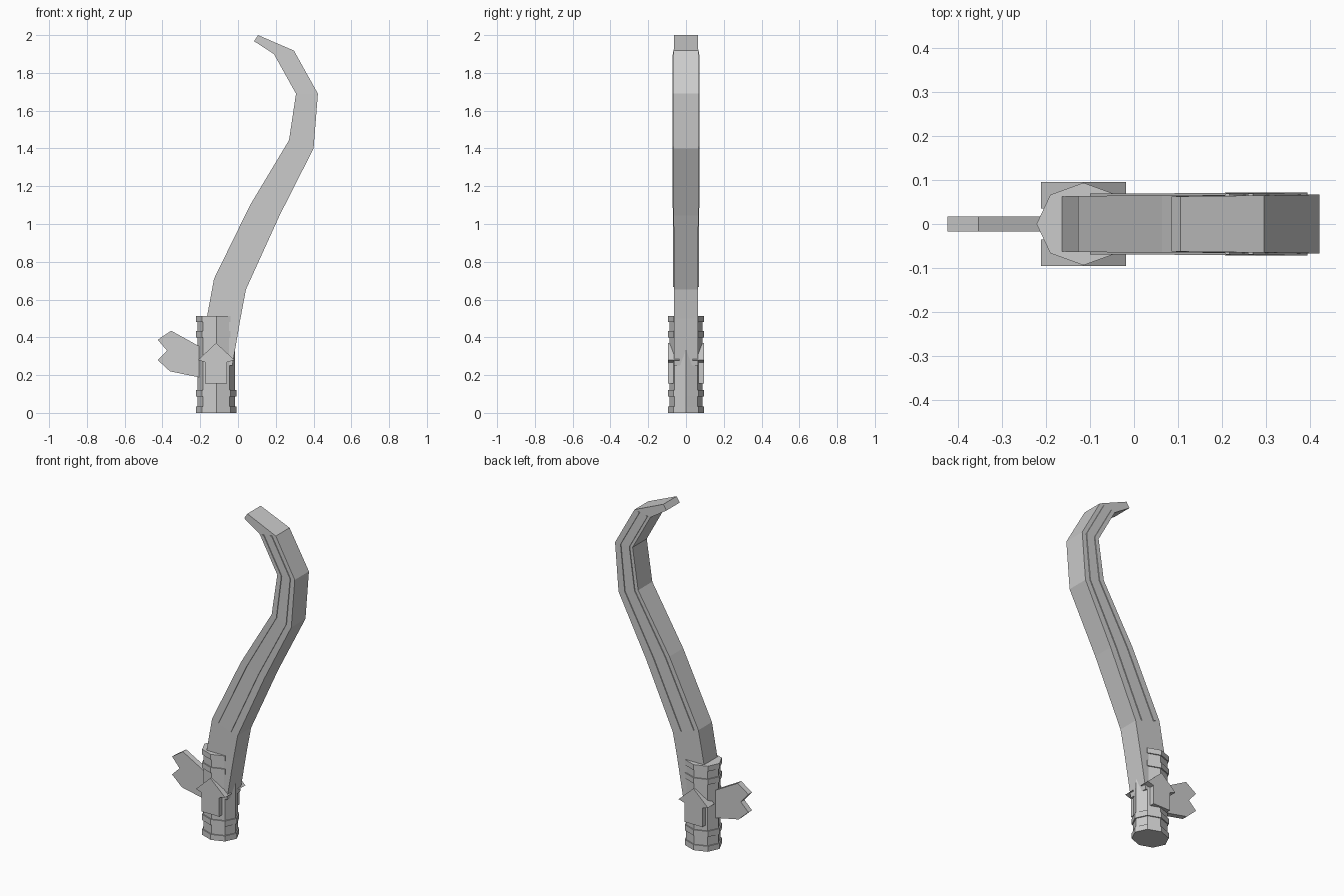
import bpy, math

if "Cube" in bpy.data.objects:
    bpy.data.objects.remove(bpy.data.objects["Cube"])

def make(name, verts, faces):
    me = bpy.data.meshes.new(name)
    me.from_pydata(verts, [], faces)
    ob = bpy.data.objects.new(name, me)
    bpy.context.collection.objects.link(ob)
    bpy.ops.object.select_all(action='DESELECT')
    bpy.context.view_layer.objects.active = ob
    ob.select_set(True)
    bpy.ops.object.mode_set(mode='EDIT')
    bpy.ops.mesh.select_all(action='SELECT')
    bpy.ops.mesh.normals_make_consistent(inside=False)
    bpy.ops.object.mode_set(mode='OBJECT')
    return ob

def slab(name, outline, y0, y1):
    """Extrude an xz outline from y0 to y1."""
    n = len(outline)
    verts = [(x, y, z) for y in (y0, y1) for x, z in outline]
    faces = [tuple(range(n)), tuple(range(2 * n - 1, n - 1, -1))]
    faces += [(i, (i + 1) % n, (i + 1) % n + n, i + n) for i in range(n)]
    return make(name, verts, faces)

def bar(name, sections):
    """Closed bar through (left, right, y0, y1) sections."""
    verts, faces = [], []
    for (lx, lz), (rx, rz), y0, y1 in sections:
        verts += [(lx, y0, lz), (rx, y0, rz), (rx, y1, rz), (lx, y1, lz)]
    for k in range(len(sections) - 1):
        a = 4 * k
        faces += [(a + i, a + (i + 1) % 4, a + 4 + (i + 1) % 4, a + 4 + i) for i in range(4)]
    e = len(verts)
    faces += [(0, 1, 2, 3), (e - 4, e - 3, e - 2, e - 1)]
    return make(name, verts, faces)

# Curved limb: paired left and right outline points with half thickness
LIMB = [((-.172, .27), (-.03, .25), .063), ((-.164, .51), (.013, .50), .063),
        ((-.127, .71), (.042, .653), .064), ((.064, 1.10), (.22, 1.045), .065),
        ((.27, 1.443), (.40, 1.40), .067), ((.307, 1.69), (.423, 1.69), .067),
        ((.19, 1.90), (.296, 1.918), .065), ((.085, 1.968), (.106, 2.0), .063)]
bar("curved_limb", [(l, r, -h, h) for l, r, h in LIMB])

# Thin raised strips following both sides of the limb
def lerp(a, b, t):
    return tuple(p + (q - p) * t for p, q in zip(a, b))

for side in (-1, 1):
    for k, t in enumerate((.16, .66)):
        secs = [(lerp(l, r, t), lerp(l, r, t + .1), side * (h - .01), side * (h + .005))
                for l, r, h in LIMB[2:7]]
        bar(f"limb_strip_{k}_{'front' if side < 0 else 'back'}", secs)

# Octagonal grip, open towards the limb in its upper half
CX = -.115
def grip_ring(name, z0, z1, rx, ry, cut=False):
    idx = range(1, 8) if cut else range(8)
    pts = [(CX + rx * math.cos(i * math.pi / 4), ry * math.sin(i * math.pi / 4)) for i in idx]
    n = len(pts)
    verts = [(x, y, z) for z in (z0, z1) for x, y in pts]
    faces = [tuple(range(n)), tuple(range(2 * n - 1, n - 1, -1))]
    faces += [(i, (i + 1) % n, (i + 1) % n + n, i + n) for i in range(n)]
    make(name, verts, faces)

grip_ring("grip_lower", 0.0, .34, .100, .087)
grip_ring("grip_upper", .34, .508, .100, .087, True)
for i, (z0, z1) in enumerate([(0, .033), (.088, .122), (.40, .433), (.48, .512)]):
    grip_ring(f"grip_band_{i}", z0, z1, .107, .094, i > 1)

# Arrow-shaped plates on the front and back of the grip
ARROW = [(-.116, .37), (-.212, .28), (-.175, .268), (-.175, .155),
         (-.058, .155), (-.058, .268), (-.018, .28)]
slab("arrow_plate_front", ARROW, -.096, -.035)
slab("arrow_plate_back", ARROW, .035, .096)

# Forked fin on the outer side
slab("forked_fin", [(-.15, .325), (-.2, .35), (-.354, .435), (-.425, .387), (-.375, .329),
                    (-.425, .28), (-.36, .22), (-.2, .187), (-.15, .18)], -.017, .017)
